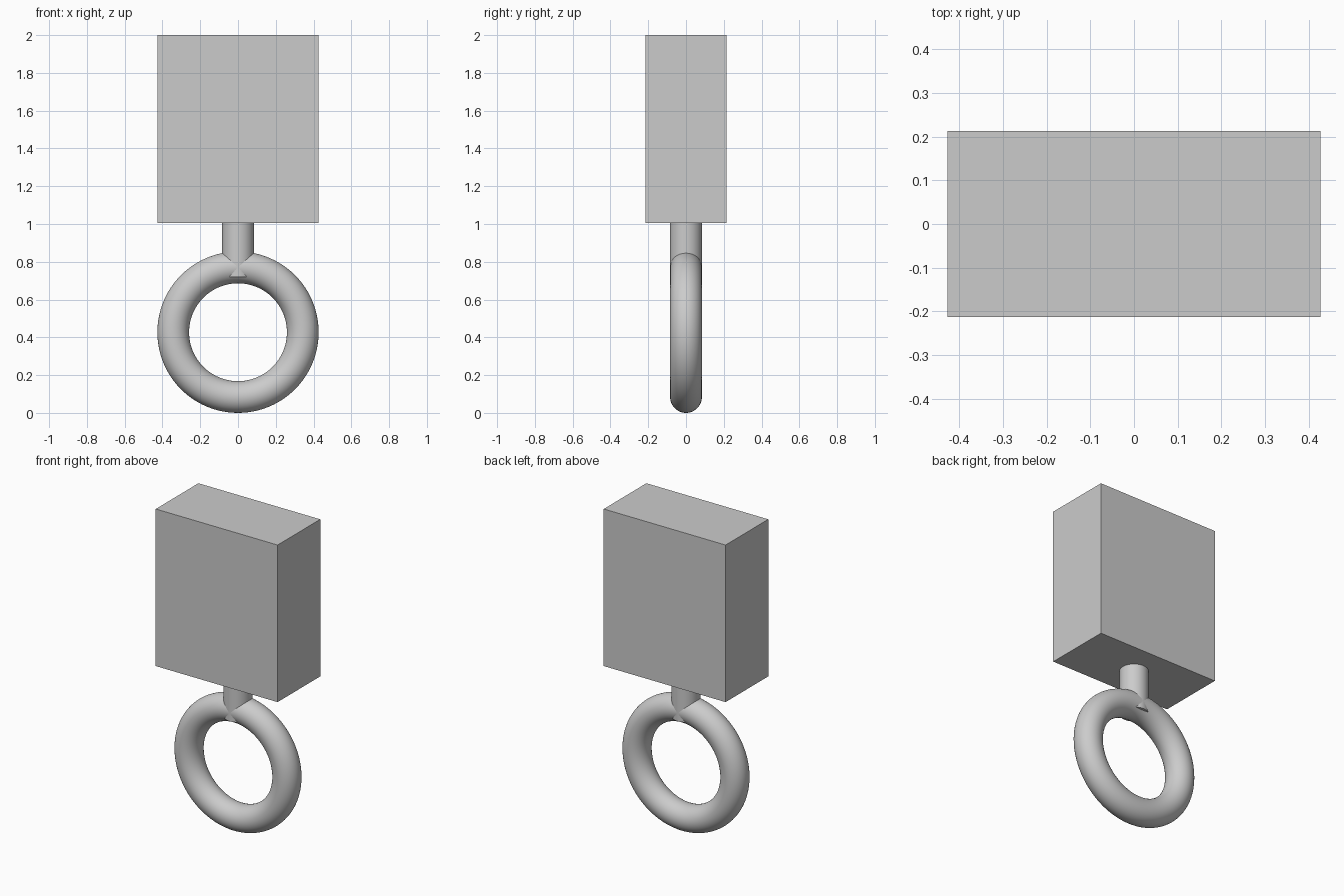
import bpy
from math import radians

cube = bpy.data.objects.get("Cube")
if cube:
    bpy.data.objects.remove(cube, do_unlink=True)

TUBE = 0.084          # ring tube and stem radius
RING = 0.343          # ring centre-line radius
BOTTOM = 1.005        # underside of the block

grey = bpy.data.materials.new("plain grey")
grey.use_nodes = True
COLOUR = (0.6, 0.6, 0.6, 1)
grey.diffuse_color = COLOUR
grey.node_tree.nodes["Principled BSDF"].inputs["Base Color"].default_value = COLOUR


def finish(name, smooth=True):
    """Name the active object, give it the material and its shading."""
    obj = bpy.context.object
    obj.name = name
    obj.data.materials.append(grey)
    if smooth:
        bpy.ops.object.shade_smooth_by_angle(angle=radians(30))
    return obj


# Hanging ring, upright and facing the front
bpy.ops.mesh.primitive_torus_add(
    major_segments=96, minor_segments=48, major_radius=RING, minor_radius=TUBE,
    location=(0, 0, RING + TUBE), rotation=(radians(90), 0, 0))
finish("ring")

# Stem running from the block into the top of the ring
stem_end = 0.72
bpy.ops.mesh.primitive_cylinder_add(
    vertices=64, radius=TUBE, depth=BOTTOM - stem_end,
    location=(0, 0, (BOTTOM + stem_end) / 2))
finish("stem")

# Rectangular block
bpy.ops.mesh.primitive_cube_add(size=1, location=(0, 0, (2 + BOTTOM) / 2))
block = finish("block", smooth=False)
block.dimensions = (0.854, 0.427, 2 - BOTTOM)
